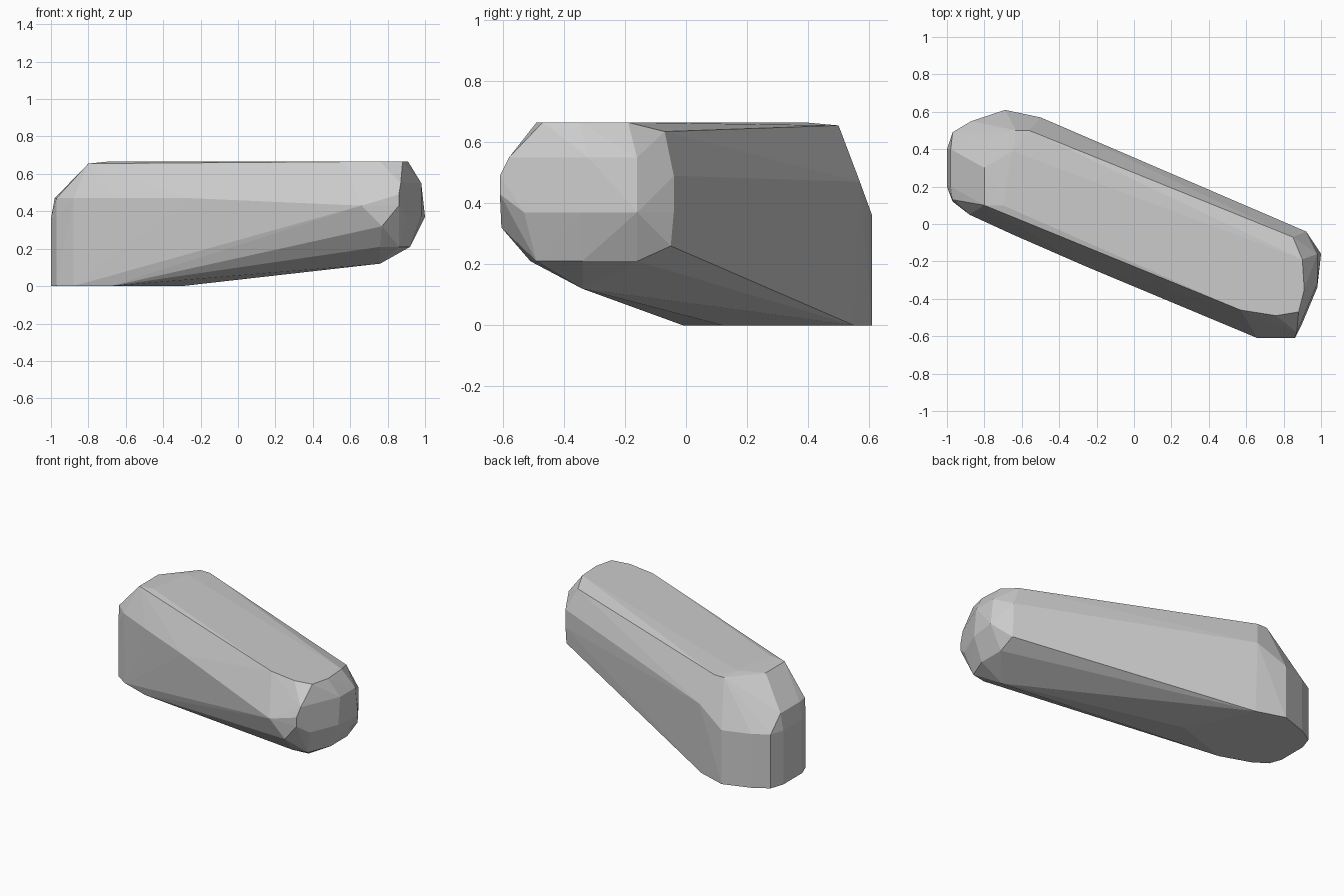
import bpy, bmesh

points = []

def ring(z, *xy):
    points.extend((x, y, z) for x, y in xy)

# tall rounded end: vertical wall rising from the ground
end_wall = [(-0.97, 0.49), (-1, 0.4), (-1, 0.2), (-0.97, 0.12), (-0.87, 0.55), (-0.69, 0.61)]
ring(0, *end_wall)
ring(0.36, *end_wall)
# rest of the ground face, tapering toward the raised end
ring(0, (-0.88, 0.06), (-0.68, -0.01), (-0.3, 0.12), (-0.5, 0.55))
# bulge of the tall end and the long side ridges
ring(0.47, (-0.98, 0.4), (-0.98, 0.2), (-0.97, 0.13), (-0.88, 0.05), (-0.64, -0.06),
     (-0.25, -0.23), (-0.5, 0.57), (0.1, 0.31))
# raised end: rounded nose, from its underside up
ring(0.12, (0.76, -0.34))
ring(0.21, (0.92, -0.34), (0.92, -0.16), (0.76, -0.51), (0.86, -0.49))
ring(0.26, (0.92, -0.05))
ring(0.32, (0.77, -0.605))
ring(0.37, (0.98, -0.34), (1, -0.16), (0.92, -0.04), (0.9, -0.53))
ring(0.43, (0.66, -0.61), (0.86, -0.61))
ring(0.49, (0.86, -0.61), (0.92, -0.04))
ring(0.55, (0.98, -0.32), (0.98, -0.16), (0.87, -0.58))
# flat top
ring(0.635, (0.85, -0.07))
ring(0.655, (-0.8, 0.1), (-0.8, 0.3), (-0.63, 0.5), (-0.56, 0.5))
ring(0.665, (-0.7, 0.1), (-0.65, 0.39), (0.9, -0.19), (0.91, -0.35), (0.88, -0.47),
     (0.76, -0.49), (0.57, -0.46))

# wrap the cross-sections in one faceted skin
bm = bmesh.new()
for p in points:
    bm.verts.new(p)
res = bmesh.ops.convex_hull(bm, input=bm.verts[:])
loose = {g for g in res["geom_interior"] + res["geom_unused"] if isinstance(g, bmesh.types.BMVert)}
bmesh.ops.delete(bm, geom=list(loose), context='VERTS')
bmesh.ops.dissolve_limit(bm, angle_limit=0.02, verts=bm.verts[:], edges=bm.edges[:])
bmesh.ops.recalc_face_normals(bm, faces=bm.faces[:])
mesh = bpy.data.meshes.new("faceted_block")
bm.to_mesh(mesh)
bm.free()
obj = bpy.data.objects.new("faceted_block", mesh)
bpy.context.collection.objects.link(obj)
